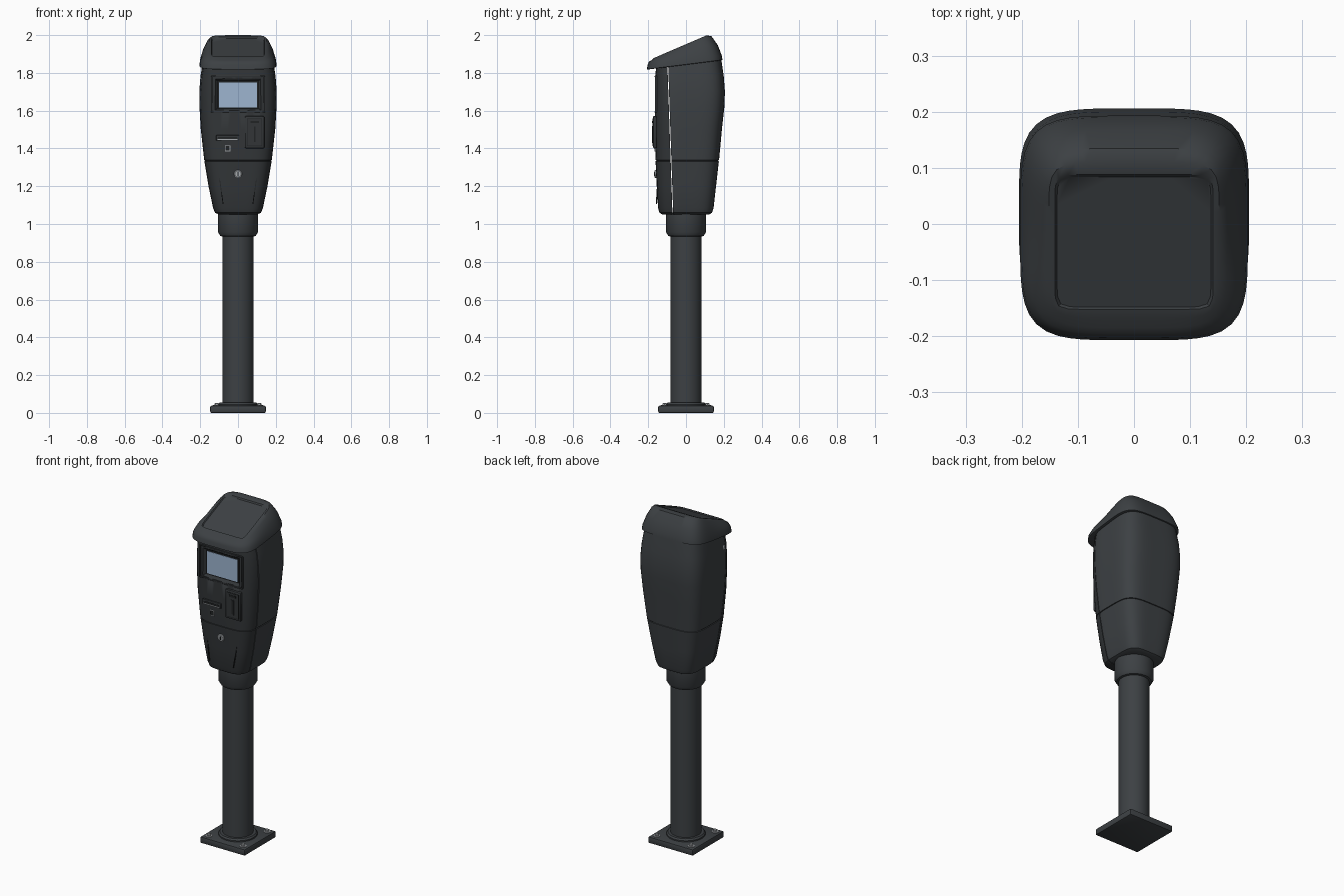
import bpy, bmesh, math
from mathutils import Matrix, Vector

cube = bpy.data.objects.get("Cube")
if cube:
    bpy.data.objects.remove(cube, do_unlink=True)


def material(name, color):
    m = bpy.data.materials.new(name)
    m.use_nodes = True
    rgba = (*color, 1)
    m.diffuse_color = rgba
    m.node_tree.nodes["Principled BSDF"].inputs["Base Color"].default_value = rgba
    return m


HOUSING = material("dark slate", (.046, .052, .057))
FRONT = material("charcoal", (.032, .036, .039))
TRIM = material("near black", (.015, .017, .018))
SCREEN = material("pale blue", (.34, .46, .63))
STEEL = material("steel", (.38, .4, .42))


def finish(name, bm, mat, angle=35):
    bmesh.ops.recalc_face_normals(bm, faces=bm.faces)
    me = bpy.data.meshes.new(name)
    bm.to_mesh(me)
    bm.free()
    me.materials.append(mat)
    ob = bpy.data.objects.new(name, me)
    bpy.context.collection.objects.link(ob)
    bpy.ops.object.select_all(action='DESELECT')
    ob.select_set(True)
    bpy.context.view_layer.objects.active = ob
    bpy.ops.object.shade_smooth_by_angle(angle=math.radians(angle))
    return ob


def skin(rings):
    """Join equal rings of points into a closed solid."""
    bm = bmesh.new()
    loops = [[bm.verts.new(p) for p in ring] for ring in rings]
    n = len(loops[0])
    for a, b in zip(loops, loops[1:]):
        for i in range(n):
            j = (i + 1) % n
            bm.faces.new((a[i], a[j], b[j], b[i]))
    bm.faces.new(loops[0][::-1])
    bm.faces.new(loops[-1])
    return bm


def section(z, w, front, back, power=4.2, tilt=0, n=72):
    """Rounded square outline; tilt raises it towards the back."""
    mid, half = (front + back) / 2, (back - front) / 2
    pts = []
    for i in range(n):
        t = math.tau * i / n
        c, s = math.cos(t), math.sin(t)
        r = (abs(c) ** power + abs(s) ** power) ** (-1 / power)
        y = mid + half * r * s
        pts.append(Vector((w * r * c, y, z + tilt * y)))
    return pts


def lathe(name, profile, mat, place=Matrix(), n=32):
    rings = [[place @ Vector((r * math.cos(math.tau * i / n),
                              r * math.sin(math.tau * i / n), z))
              for i in range(n)] for r, z in profile]
    return finish(name, skin(rings), mat)


def box(name, at, size, mat, bevel=0, rot=Matrix()):
    bm = bmesh.new()
    bmesh.ops.create_cube(bm, size=1, matrix=Matrix.Diagonal((*size, 1)))
    if bevel:
        bmesh.ops.bevel(bm, geom=bm.edges[:], offset=bevel, segments=2,
                        profile=.5, affect='EDGES')
    bm.transform(Matrix.Translation(at) @ rot)
    return finish(name, bm, mat)


# Base plate with flange and bolts
box("base_plate", (0, 0, .019), (.294, .294, .038), HOUSING, .007)
lathe("base_flange", [(.105, .036), (.105, .045), (.098, .054), (.08, .054)], HOUSING)
for i, (x, y) in enumerate([(-1, -1), (1, -1), (1, 1), (-1, 1)]):
    spot = Matrix.Translation((x * .113, y * .113, 0))
    lathe(f"washer_{i}", [(.019, .036), (.019, .041)], STEEL, spot, 20)
    lathe(f"bolt_{i}", [(.012, .04), (.012, .049), (.009, .052)], STEEL, spot, 6)

# Post and collar
lathe("post", [(.083, .03), (.083, .96)], HOUSING)
lathe("collar", [(.084, .934), (.094, .937), (.106, .957), (.106, 1.06)], HOUSING)

# Housing outline, with a narrow seam round the lower part
levels = [
    (1.05, .1, -.125, .122), (1.06, .122, -.141, .138), (1.085, .132, -.148, .146),
    (1.2, .156, -.155, .159), (1.332, .178, -.161, .174), (1.333, .174, -.157, .17),
    (1.337, .174, -.157, .17), (1.338, .179, -.161, .175), (1.5, .197, -.164, .19),
    (1.62, .204, -.164, .203), (1.7, .205, -.163, .206), (1.78, .199, -.162, .2),
]


def housing_part(name, mat, y, keep_front):
    bm = skin([section(*lv) for lv in levels]
              + [section(1.86, .186, -.158, .186, 4.2, .1)])
    bmesh.ops.bisect_plane(bm, geom=bm.verts[:] + bm.edges[:] + bm.faces[:],
                           plane_co=(0, y, 1.8), plane_no=(0, 1, .034),
                           clear_outer=keep_front, clear_inner=not keep_front)
    bmesh.ops.holes_fill(bm, edges=[e for e in bm.edges if e.is_boundary])
    return finish(name, bm, mat)


housing_part("rear_shell", HOUSING, -.093, False)
cover = housing_part("front_cover", FRONT, -.097, True)

# Tapered screen recess cut into the cover
def window(y, w, low, high):
    return [(-w, y, low), (w, y, low), (w, y, high), (-w, y, high)]


cutter = finish("recess_cutter", skin([window(-.2, .155, 1.585, 1.795),
                                       window(-.143, .108, 1.612, 1.757)]), FRONT)
cutter.hide_render = True
bpy.context.view_layer.objects.active = cover
cut = cover.modifiers.new("recess", 'BOOLEAN')
cut.object = cutter
cut.solver = 'EXACT'
bpy.ops.object.modifier_apply(modifier="recess")
bpy.data.objects.remove(cutter, do_unlink=True)
box("screen_bezel", (0, -.142, 1.684), (.214, .006, .143), TRIM)
box("screen", (0, -.145, 1.683), (.2, .004, .132), SCREEN)

# Raised rim round the recess
for s in (-1, 1):
    box(f"rim_side_{s}", (s * .139, -.159, 1.688), (.008, .012, .19), FRONT, .002)
    box(f"rim_edge_{s}", (0, -.161, 1.688 + s * .094), (.284, .01, .007), FRONT, .002)

# Card slot
box("card_slot_frame", (-.055, -.164, 1.456), (.122, .014, .03), FRONT, .004)
box("card_slot", (-.055, -.171, 1.457), (.1, .004, .008), TRIM)
box("card_lip", (-.055, -.171, 1.447), (.106, .01, .005), STEEL, .001)
box("reader_plate", (-.055, -.164, 1.4), (.03, .004, .032), STEEL, .001)
box("reader_centre", (-.055, -.166, 1.4), (.022, .004, .024), TRIM)

# Coin plate
box("coin_plate", (.088, -.165, 1.486), (.104, .02, .172), FRONT, .008)
box("coin_inset", (.088, -.175, 1.486), (.08, .003, .145), TRIM)
box("coin_face", (.088, -.176, 1.486), (.074, .003, .139), FRONT)
box("coin_slot", (.088, -.178, 1.475), (.007, .003, .08), TRIM)
for s in (-1, 1):
    box(f"coin_slot_guard_{s}", (.088 + s * .007, -.178, 1.475), (.004, .004, .09), FRONT)
box("coin_label", (.088, -.178, 1.54), (.045, .003, .012), TRIM)

# Front and side locks
forward = Matrix.Rotation(math.pi / 2, 4, 'X')
lathe("front_lock", [(.021, 0), (.021, .01), (.017, .013)], STEEL,
      Matrix.Translation((0, -.153, 1.265)) @ forward, 24)
box("front_keyhole", (0, -.167, 1.265), (.006, .003, .02), TRIM)
for s in (-1, 1):
    outward = Matrix.Rotation(s * math.pi / 2, 4, 'Y')
    if s < 0:
        lathe("side_lock", [(.013, 0), (.013, .012), (.01, .014)], STEEL,
              Matrix.Translation((s * .184, -.075, 1.765)) @ outward, 20)
    # Slanted creases on the lower cover
    lean = Matrix.Rotation(s * .14, 4, 'Y') @ Matrix.Rotation(-.06, 4, 'X')
    box(f"cover_crease_{s}", (s * .092, -.151, 1.2), (.004, .006, .19), TRIM, 0, lean)

# Sloping cap with a recessed top panel
finish("cap", skin([
    section(1.843, .196, -.2, .187, 4.5, .125),
    section(1.845, .203, -.207, .193, 4.5, .125),
    section(1.868, .2, -.203, .19, 4.5, .12),
    section(1.907, .186, -.196, .168, 4.5, .24),
    section(1.94, .166, -.185, .135, 5, .4),
    section(1.952, .152, -.168, .11, 7, .43),
    section(1.952, .141, -.152, .088, 14, .43),
    section(1.945, .137, -.148, .084, 14, .43),
]), HOUSING, 40)
